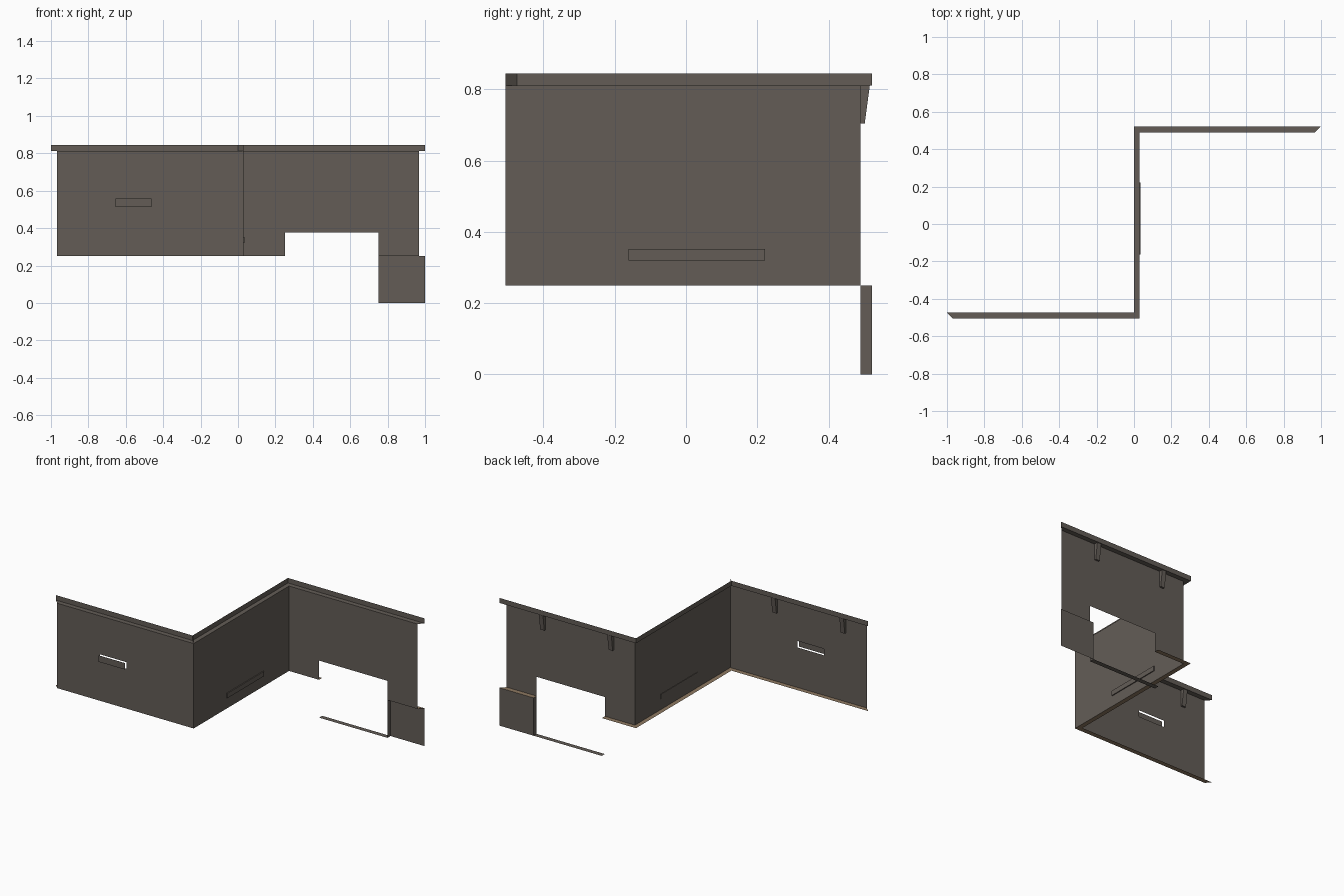
import bpy, bmesh

if "Cube" in bpy.data.objects:
    bpy.data.objects.remove(bpy.data.objects["Cube"])

def material(name, color):
    m = bpy.data.materials.new(name)
    m.diffuse_color = (*color, 1)
    m.use_nodes = True
    m.node_tree.nodes["Principled BSDF"].inputs["Base Color"].default_value = m.diffuse_color
    return m

WALL = material("dark_taupe", (0.125, 0.108, 0.094))
TAN = material("tan_edge", (0.27, 0.19, 0.12))

def make(name, polys, mat):
    bm = bmesh.new()
    for p in polys:
        bm.faces.new([bm.verts.new(c) for c in p])
    bmesh.ops.remove_doubles(bm, verts=bm.verts, dist=0.0005)
    me = bpy.data.meshes.new(name)
    bm.to_mesh(me)
    bm.free()
    me.materials.append(mat)
    ob = bpy.data.objects.new(name, me)
    bpy.context.collection.objects.link(ob)
    return ob

def upright(a, b, z0, z1):
    # vertical quad standing on the plan line a-b
    return [(*a, z0), (*b, z0), (*b, z1), (*a, z1)]

def wall_with_gap(a, b, z0, z1, hole):
    # wall running along x at constant y, with one rectangular opening
    (x0, y), (x1, _) = a, b
    h0, h1, hz0, hz1 = hole
    xs = [x0, h0, h1, x1]
    zs = sorted({z0, hz0, hz1, z1})
    out = []
    for i in range(3):
        for j in range(len(zs) - 1):
            if not (i == 1 and zs[j] == hz0):
                out.append(upright((xs[i], y), (xs[i + 1], y), zs[j], zs[j + 1]))
    return out

def box(name, x0, x1, y0, y1, z0, z1, taper=1.0):
    # box whose lower edge can be shallower in y (brackets)
    yb = y0 + (y1 - y0) * taper
    b = [(x0, y0, z0), (x1, y0, z0), (x1, yb, z0), (x0, yb, z0)]
    t = [(x0, y0, z1), (x1, y0, z1), (x1, y1, z1), (x0, y1, z1)]
    polys = [b[::-1], t] + [[b[i], b[(i + 1) % 4], t[(i + 1) % 4], t[i]] for i in range(4)]
    return make(name, polys, WALL)

# plan of the Z-shaped wall: visible face line and the line set behind it
FACE = [(-0.968, -0.506), (0.03, -0.506), (0.03, 0.49), (0.968, 0.49)]
BACK = [(-1.0, -0.474), (0.0, -0.474), (0.0, 0.522), (1.0, 0.522)]
BASE, RAIL, TOP = 0.25, 0.811, 0.844

def strip(i, z, f=FACE, b=BACK):
    # flat mitred ledge between face line and back line
    return [(*f[i], z), (*f[i + 1], z), (*b[i + 1], z), (*b[i], z)]

# walls
make("front_wall", wall_with_gap(FACE[0], FACE[1], BASE, RAIL, (-0.655, -0.462, 0.514, 0.557)), WALL)
make("middle_wall", [upright(FACE[1], FACE[2], BASE, RAIL)], WALL)
make("back_wall", wall_with_gap(FACE[2], FACE[3], BASE, RAIL, (0.25, 0.75, BASE, 0.377)), WALL)

# top rail: shelf, set-back upstand and the corner fin
make("rail_shelf", [strip(i, RAIL) for i in range(3)], WALL)
make("rail_upstand", [upright(BACK[i], BACK[i + 1], RAIL, TOP) for i in range(3)], WALL)
make("rail_corner_fin", [upright(BACK[1], FACE[1], RAIL, TOP)], WALL)

# tan ledges under the walls
make("bottom_ledge", [strip(0, BASE), strip(1, BASE),
     [(*FACE[2], BASE), (0.25, 0.49, BASE), (0.25, 0.522, BASE), (*BACK[2], BASE)],
     [(0.75, 0.49, BASE), (*FACE[3], BASE), (*BACK[3], BASE), (0.75, 0.522, BASE)]], TAN)

# lower panel, its side return, and the sill on the floor
make("lower_panel", [upright((0.75, 0.522), (1.0, 0.522), 0, BASE),
                     upright((0.75, 0.49), (0.75, 0.522), 0, BASE)], WALL)
make("floor_sill", [[(0.25, 0.49, 0), (0.75, 0.49, 0), (0.75, 0.522, 0), (0.25, 0.522, 0)]], WALL)

# plate floating in front of the slot, and the raised bar on the middle wall
make("slot_cover", [upright((-0.655, -0.522), (-0.462, -0.522), 0.514, 0.557)], WALL)
box("middle_bar", 0.027, 0.036, -0.162, 0.222, 0.32, 0.352)

# tapered brackets under the rail, behind the walls
for n, (x, y) in enumerate([(-0.8, -0.506), (-0.3, -0.506), (0.2, 0.49), (0.7, 0.49)]):
    box(f"bracket_{n + 1}", x - 0.015, x + 0.015, y, y + 0.026, 0.704, RAIL, 0.45)
